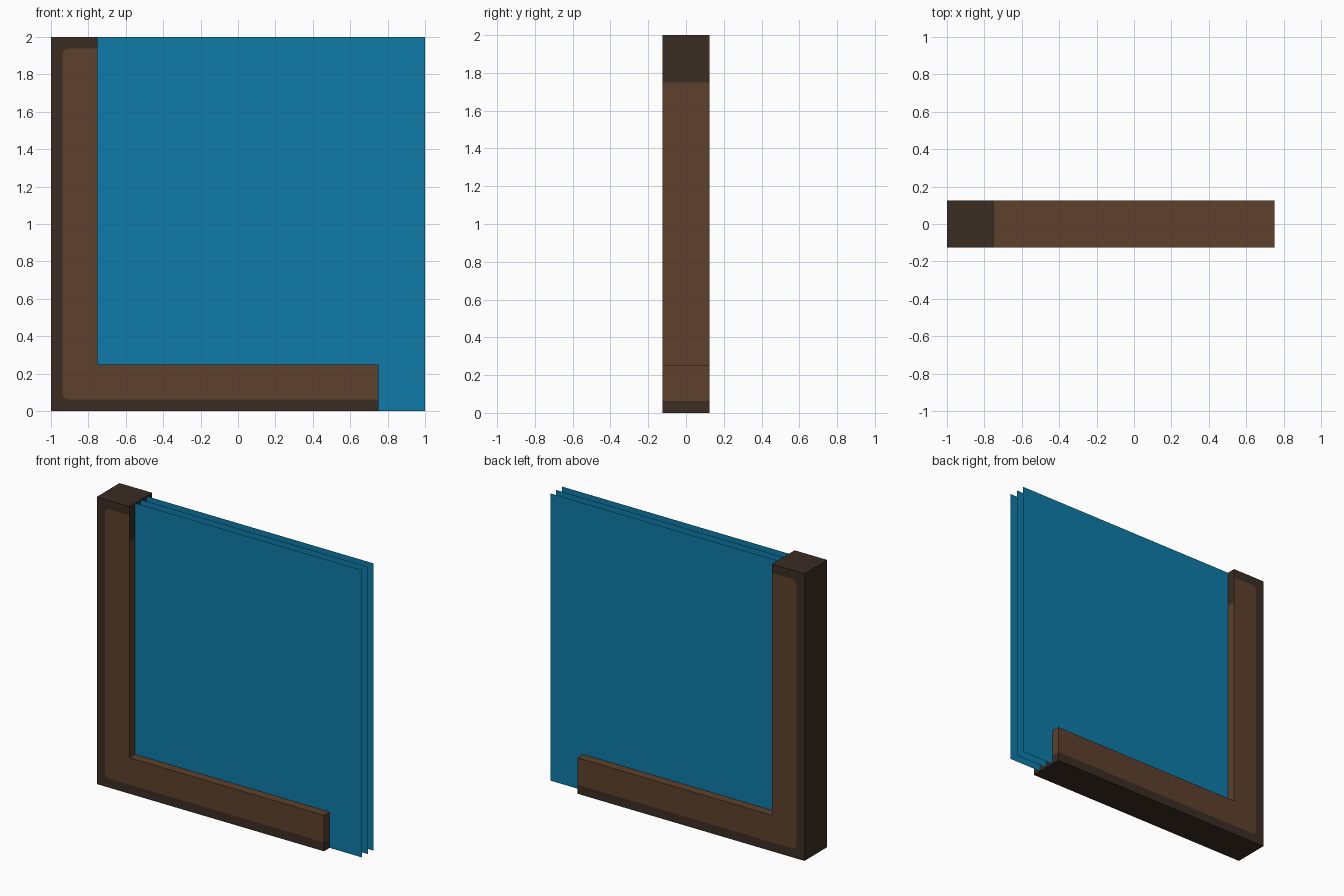
import bpy, bmesh, math

if "Cube" in bpy.data.objects:
    bpy.data.objects.remove(bpy.data.objects["Cube"])


def material(name, rgb):
    def lin(c):
        c /= 255
        return c / 12.92 if c <= 0.04045 else ((c + 0.055) / 1.055) ** 2.4
    m = bpy.data.materials.new(name)
    m.diffuse_color = (*[lin(c) for c in rgb], 1)
    m.use_nodes = True
    m.node_tree.nodes["Principled BSDF"].inputs["Base Color"].default_value = m.diffuse_color
    return m


DARK = material("dark_brown", (58, 45, 35))
BROWN = material("warm_brown", (93, 65, 44))
BLUE = material("blue", (14, 124, 169))


def add_object(name, bm, mats):
    me = bpy.data.meshes.new(name)
    bm.to_mesh(me)
    bm.free()
    for m in mats:
        me.materials.append(m)
    ob = bpy.data.objects.new(name, me)
    bpy.context.collection.objects.link(ob)
    return ob


def corner(cx, cz, start, r=0.03, n=4):
    """Clockwise quarter arc around (cx, cz)."""
    return [(cx + r * math.cos(math.radians(start - 90 * i / n)),
             cz + r * math.sin(math.radians(start - 90 * i / n))) for i in range(n + 1)]


B, T, R = 0.0625, 0.125, 0.03   # border width, half depth, corner radius

# L-shaped frame: dark border and brown inlay share the inlay path
inlay_path = ([(0.75, B)] + corner(-1 + B + R, B + R, 270)
              + corner(-1 + B + R, 2 - B - R, 180) + [(-0.75, 2 - B)])
outer = [(-0.75, 2), (-1, 2), (-1, 0), (0.75, 0)]
inner = [(-0.75, 1.75), (-0.75, 0.25), (0.75, 0.25)]
outline = outer + [inlay_path[0]] + inner[::-1] + [inlay_path[-1]]

bm = bmesh.new()
points = dict.fromkeys(outer + inlay_path + inner)
front = {p: bm.verts.new((p[0], -T, p[1])) for p in points}
back = {p: bm.verts.new((p[0], T, p[1])) for p in points}
for side in (front, back):
    bm.faces.new([side[p] for p in outer + inlay_path]).material_index = 0
    bm.faces.new([side[p] for p in inlay_path + inner]).material_index = 1
# Edge faces: brown on the inner edges, dark outside and at the post head
for a, b in zip(outline, outline[1:] + outline[:1]):
    f = bm.faces.new([front[a], front[b], back[b], back[a]])
    c = f.calc_center_median()
    f.material_index = 1 if c.x > -0.9 and B < c.z < 1.75 else 0
bmesh.ops.recalc_face_normals(bm, faces=bm.faces)
add_object("corner_frame", bm, [DARK, BROWN])

# Three thin parallel sheets filling the frame
sheet = [(-0.75, 0.25), (0.75, 0.25), (0.75, 0), (1, 0), (1, 2), (-0.75, 2)]
for name, y in (("front_sheet", -0.0625), ("middle_sheet", 0), ("back_sheet", 0.0625)):
    bm = bmesh.new()
    bm.faces.new([bm.verts.new((x, y, z)) for x, z in sheet])
    add_object(name, bm, [BLUE])
